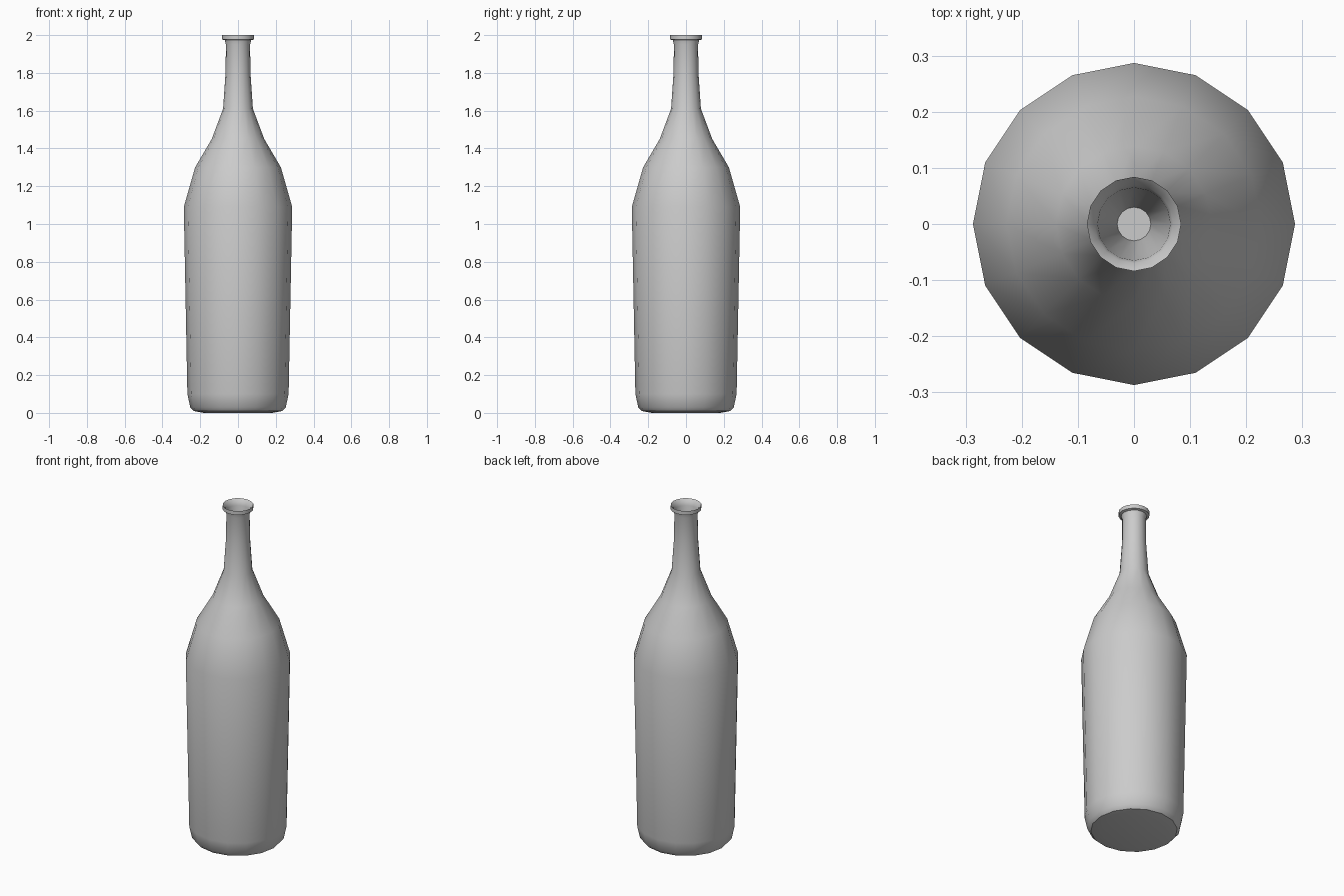
import bpy, bmesh, math

if "Cube" in bpy.data.objects:
    bpy.data.objects.remove(bpy.data.objects["Cube"])

SIDES = 16

# Profile (radius, height): base, body, shoulder, neck, lip, then down the inner bore
PROFILE = [
    (0.18, 0.0), (0.235, 0.01), (0.253, 0.03), (0.268, 0.10), (0.287, 1.09),
    (0.227, 1.30), (0.139, 1.45), (0.079, 1.61), (0.066, 1.80), (0.064, 1.95),
    (0.070, 1.973), (0.084, 1.977), (0.084, 2.0), (0.070, 1.985),
    (0.065, 1.965), (0.030, 1.61),
]


def lathe(name, profile, sides):
    bm = bmesh.new()
    rings = []
    for r, z in profile:
        rings.append([bm.verts.new((r * math.cos(math.tau * i / sides),
                                    r * math.sin(math.tau * i / sides), z))
                      for i in range(sides)])
    for low, high in zip(rings, rings[1:]):
        for i in range(sides):
            j = (i + 1) % sides
            bm.faces.new((low[i], low[j], high[j], high[i]))
    bm.faces.new(rings[0][::-1])   # base
    bm.faces.new(rings[-1])        # floor of the bore
    bmesh.ops.recalc_face_normals(bm, faces=bm.faces)
    mesh = bpy.data.meshes.new(name)
    bm.to_mesh(mesh)
    bm.free()
    obj = bpy.data.objects.new(name, mesh)
    bpy.context.collection.objects.link(obj)
    return obj


# Bottle
bottle = lathe("bottle", PROFILE, SIDES)
bpy.context.view_layer.objects.active = bottle
bottle.select_set(True)
bpy.ops.object.shade_smooth_by_angle(angle=math.radians(35))
